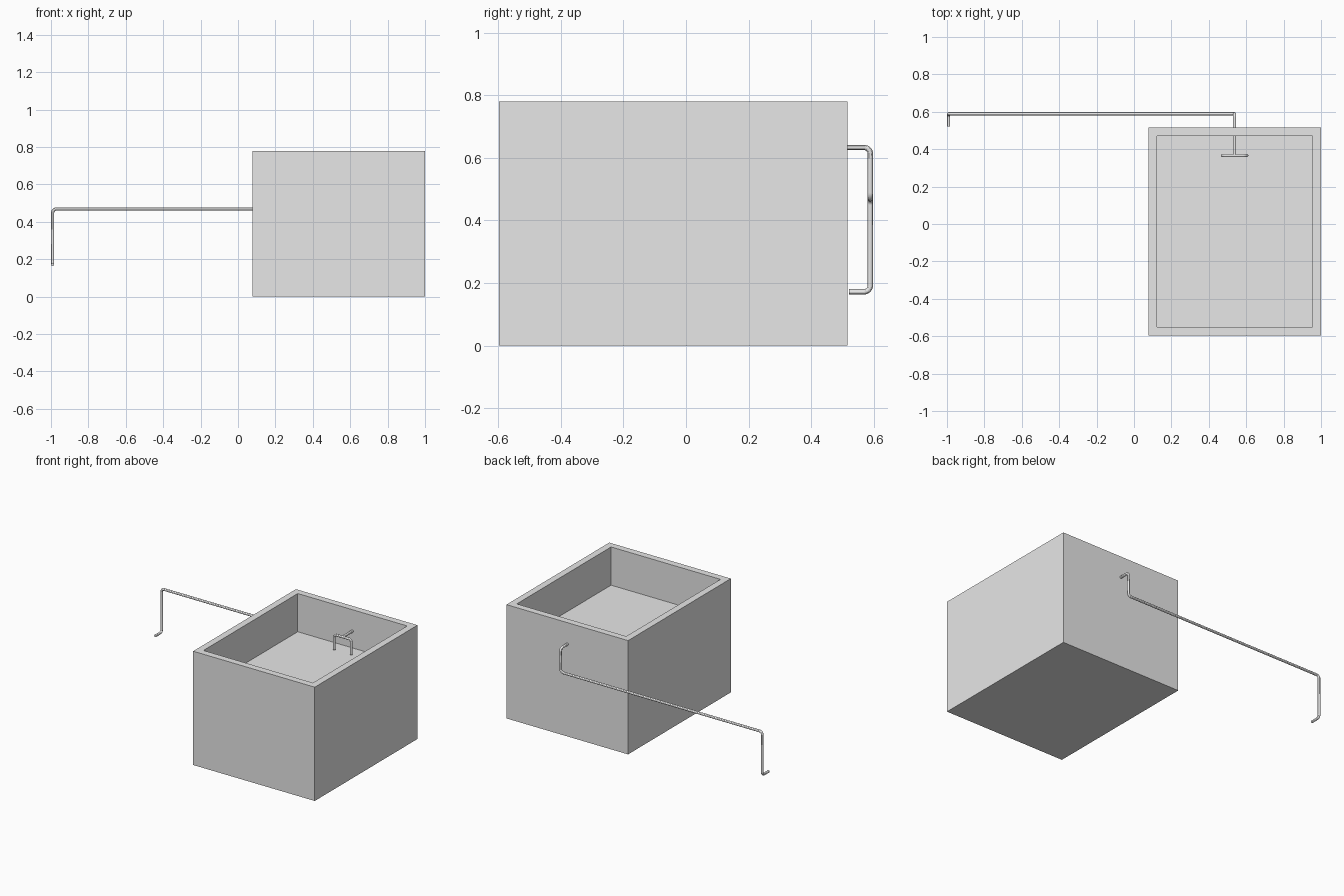
import bpy
import bmesh
from mathutils import Vector

cube = bpy.data.objects.get("Cube")
if cube:
    bpy.data.objects.remove(cube, do_unlink=True)


def make_material(name, value):
    mat = bpy.data.materials.new(name)
    mat.use_nodes = True
    colour = (value, value, value, 1)
    mat.diffuse_color = colour
    mat.node_tree.nodes["Principled BSDF"].inputs["Base Color"].default_value = colour
    return mat


grey = make_material("light grey", 0.8)
RADIUS = 0.0085


def rounded_path(corners, bend=0.02, steps=6):
    """Replace each inner corner with a curved elbow."""
    pts = [Vector(c) for c in corners]
    path = [pts[0]]
    for before, corner, after in zip(pts, pts[1:], pts[2:]):
        a = corner + (before - corner).normalized() * bend
        b = corner + (after - corner).normalized() * bend
        # circular arc around the elbow's centre, for square corners
        centre = a + b - corner
        for i in range(steps + 1):
            t = i / steps
            arm = (a - centre).lerp(b - centre, t).normalized() * bend
            path.append(centre + arm)
    path.append(pts[-1])
    return path


def make_pipe(name, corners):
    path = rounded_path(corners)
    curve = bpy.data.curves.new(name, "CURVE")
    curve.dimensions = "3D"
    curve.bevel_depth = RADIUS
    curve.bevel_resolution = 4
    curve.use_fill_caps = True
    spline = curve.splines.new("POLY")
    spline.points.add(len(path) - 1)
    for point, co in zip(spline.points, path):
        point.co = (*co, 1)
    obj = bpy.data.objects.new(name, curve)
    bpy.context.collection.objects.link(obj)
    bpy.ops.object.select_all(action="DESELECT")
    bpy.context.view_layer.objects.active = obj
    obj.select_set(True)
    bpy.ops.object.convert(target="MESH")
    obj = bpy.context.object
    obj.data.materials.clear()
    obj.data.materials.append(grey)
    bpy.ops.object.shade_smooth_by_angle()
    return obj


# Open-topped basin: a block with its top inset and sunk
low, high = Vector((0.078, -0.597, 0)), Vector((1, 0.516, 0.78))
bm = bmesh.new()
bmesh.ops.create_cube(bm, size=1)
for v in bm.verts:
    v.co = (low + high) / 2 + v.co * (high - low)
top = max(bm.faces, key=lambda f: f.calc_center_median().z)
bmesh.ops.inset_region(bm, faces=[top], thickness=0.065)
hollow = bmesh.ops.extrude_discrete_faces(bm, faces=[top])["faces"]
bmesh.ops.translate(bm, verts=hollow[0].verts, vec=(0, 0, -0.262))
bmesh.ops.recalc_face_normals(bm, faces=bm.faces)
mesh = bpy.data.meshes.new("basin")
bm.to_mesh(mesh)
bm.free()
mesh.materials.append(grey)
bpy.context.collection.objects.link(bpy.data.objects.new("basin", mesh))

# Supply pipe: through the back wall, down, along, down and forward
x_in, x_out, y_back, y_tee = 0.538, -0.991, 0.589, 0.366
z_high, z_mid, z_low = 0.633, 0.469, 0.172
make_pipe("supply_pipe", [
    (x_in, y_tee, z_high), (x_in, y_back, z_high), (x_in, y_back, z_mid),
    (x_out, y_back, z_mid), (x_out, y_back, z_low), (x_out, 0.52, z_low)])

# Double spout inside the basin
left, right, tip = x_in + 0.065, x_in - 0.065, 0.53
make_pipe("double_spout", [
    (right, y_tee, tip), (right, y_tee, z_high),
    (left, y_tee, z_high), (left, y_tee, tip)])
